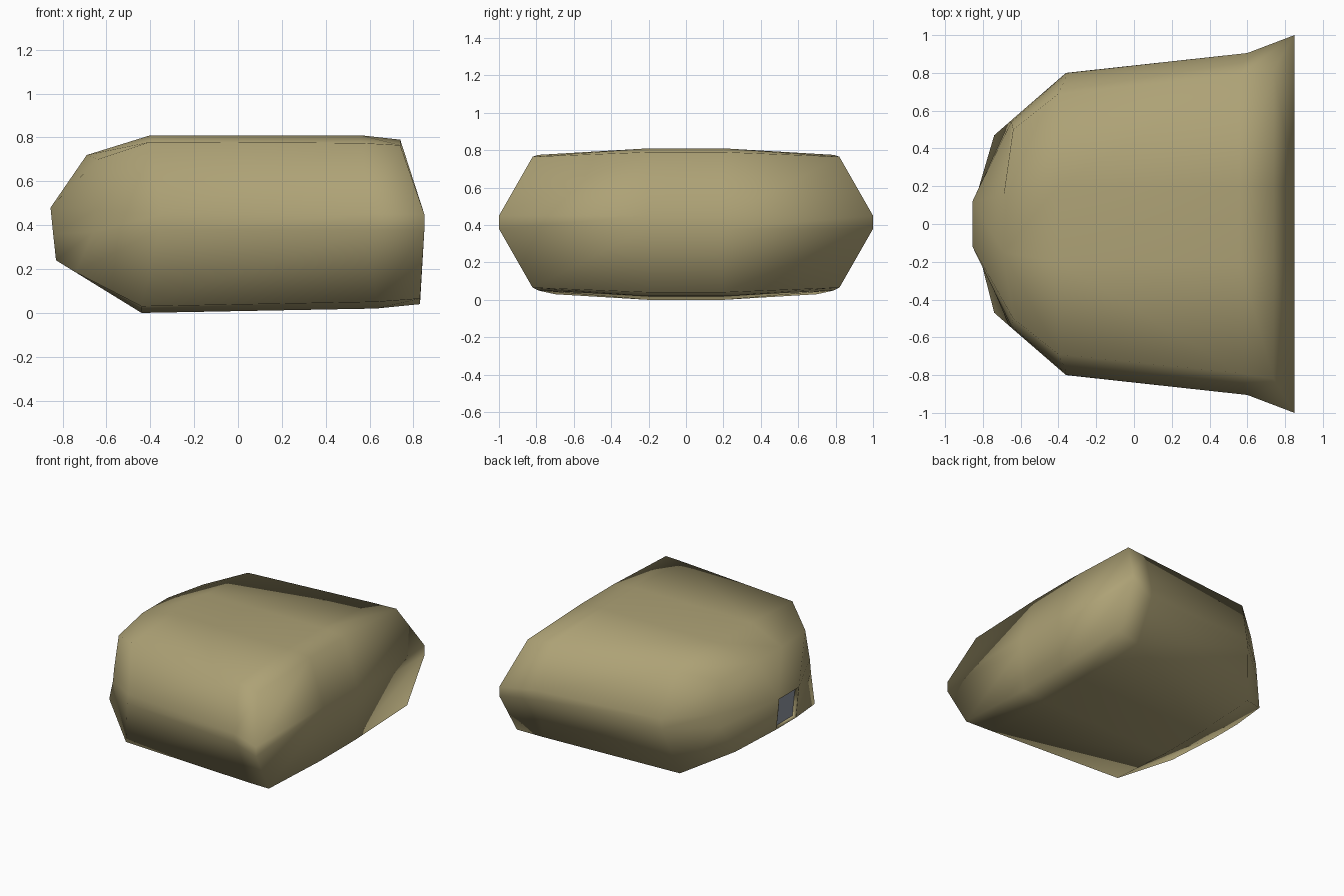
import bpy, bmesh
from mathutils import Vector

if "Cube" in bpy.data.objects:
    bpy.data.objects.remove(bpy.data.objects["Cube"])

def material(name, rgb):
    m = bpy.data.materials.new(name)
    m.diffuse_color = (*rgb, 1)
    m.use_nodes = True
    m.node_tree.nodes["Principled BSDF"].inputs["Base Color"].default_value = m.diffuse_color
    return m

khaki = material("khaki shell", (0.42, 0.36, 0.18))
grey = material("blue grey", (0.28, 0.31, 0.36))

# Half outlines (+y side) from nose to tail, top to bottom
outlines = [
    [(-.69, .15, .72), (-.64, .50, .70), (-.40, .69, .78),
     (.56, .79, .775), (.74, .82, .765), (.74, .20, .79)],
    [(-.855, .12, .48), (-.65, .54, .47), (-.35, .80, .45),
     (.60, .905, .45), (.85, 1.0, .45), (.85, .20, .45)],
    [(-.843, .12, .36), (-.66, .54, .37), (-.36, .80, .38),
     (.60, .905, .38), (.85, 1.0, .38), (.85, .20, .38)],
    [(-.83, .12, .24), (-.74, .47, .185), (-.44, .70, .03),
     (.63, .79, .05), (.83, .82, .065), (.83, .20, .04)],
]

bm = bmesh.new()

def mirror(p):
    return (p[0], -p[1], p[2])

def ring(half):
    pts = half + [mirror(p) for p in reversed(half)]
    return [bm.verts.new(p) for p in pts]

rings = [ring(o) for o in outlines]
n = len(rings[0])

# Side walls; the faces closing the nose between the two halves form the opening
nose = []
for k, (a, b) in enumerate(zip(rings, rings[1:])):
    for i in range(n):
        j = (i + 1) % n
        f = bm.faces.new((a[i], a[j], b[j], b[i]))
        if i == n - 1 and k > 0:
            nose.append(f)

# Gently crowned roof and floor
def cap(r, front, back):
    a, a2, b, b2 = [bm.verts.new(p) for p in (front, mirror(front), back, mirror(back))]
    for s, p, q in ((r, a, b), (r[::-1], a2, b2)):
        bm.faces.new((s[0], s[1], s[2], p))
        bm.faces.new((p, s[2], s[3], q))
        bm.faces.new((q, s[3], s[4], s[5]))
    bm.faces.new((r[-1], r[0], a, a2))
    bm.faces.new((a2, a, b, b2))
    bm.faces.new((b2, b, r[5], r[6]))

cap(rings[0], (-.40, .20, .81), (.56, .20, .81))
cap(rings[-1], (-.44, .20, 0), (.63, .20, .02))
bmesh.ops.recalc_face_normals(bm, faces=bm.faces[:])

# Recessed grey nose opening
bmesh.ops.inset_region(bm, faces=nose, thickness=0.008)
bmesh.ops.inset_region(bm, faces=nose, thickness=0.004, depth=-0.025)
for f in bm.faces:
    f.smooth = True
for f in nose:
    f.material_index = 1
    f.smooth = False

mesh = bpy.data.meshes.new("shell")
bm.to_mesh(mesh)
bm.free()
mesh.materials.append(khaki)
mesh.materials.append(grey)
shell = bpy.data.objects.new("shell", mesh)
bpy.context.collection.objects.link(shell)
